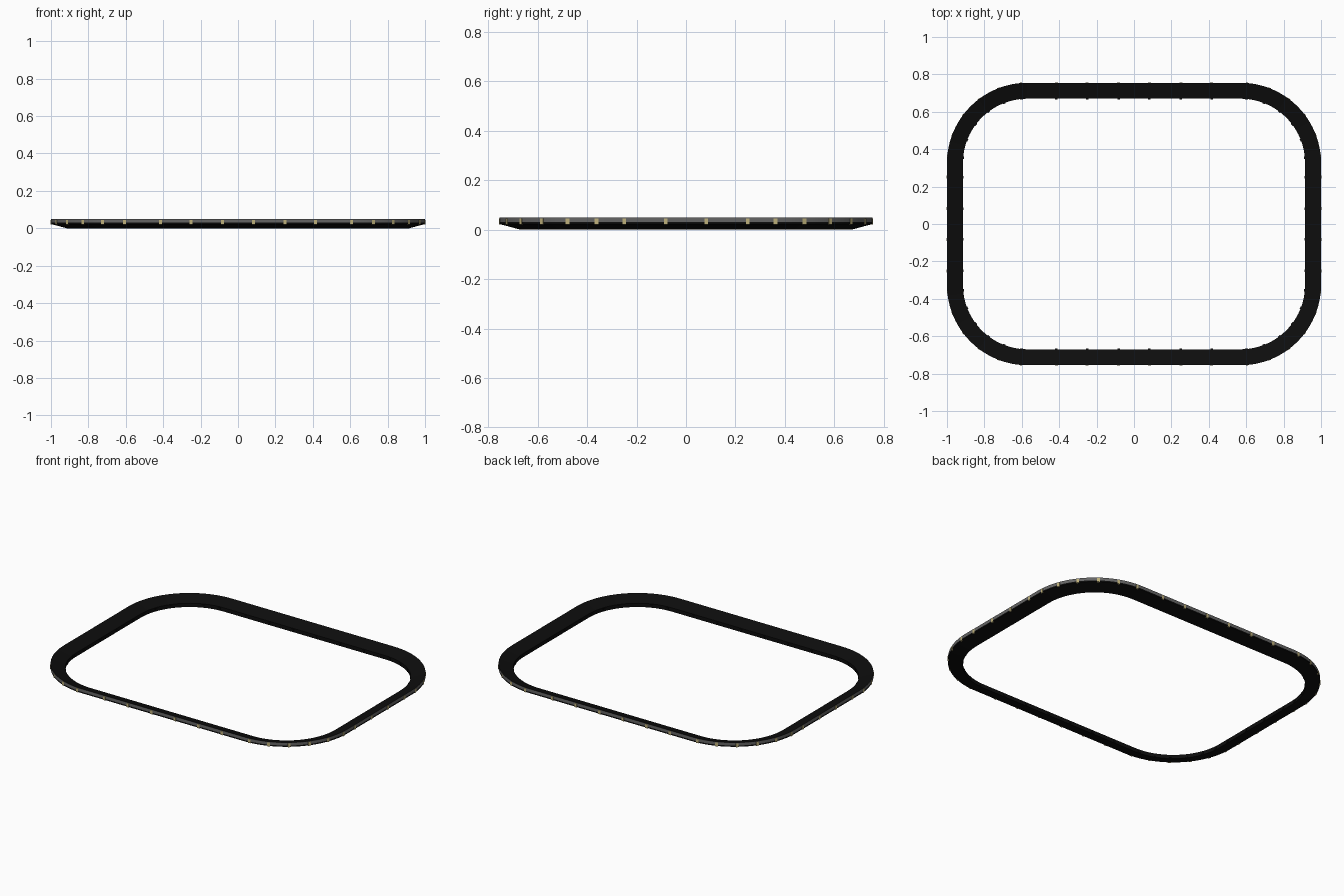
import bpy, bmesh, math
from mathutils import Matrix, Vector

if "Cube" in bpy.data.objects:
    bpy.data.objects.remove(bpy.data.objects["Cube"])

CX, CY, R = 0.57, 0.325, 0.43   # corner arc centres and outer radius


def material(name, rgb):
    m = bpy.data.materials.new(name)
    m.diffuse_color = (*rgb, 1)
    m.use_nodes = True
    m.node_tree.nodes["Principled BSDF"].inputs["Base Color"].default_value = m.diffuse_color
    return m


black = material("black", (0.004, 0.004, 0.004))
grey = material("grey", (0.13, 0.13, 0.13))
yellow = material("pale yellow", (0.52, 0.44, 0.20))


def finish(bm, name, mats):
    bmesh.ops.recalc_face_normals(bm, faces=bm.faces)
    me = bpy.data.meshes.new(name)
    bm.to_mesh(me)
    bm.free()
    for m in mats:
        me.materials.append(m)
    ob = bpy.data.objects.new(name, me)
    bpy.context.collection.objects.link(ob)
    return ob


# Rounded-rectangle path: corner centre plus outward angle
path = []
STEPS = 24
for q, (sx, sy) in enumerate([(1, 1), (-1, 1), (-1, -1), (1, -1)]):
    for i in range(STEPS + 1):
        path.append((sx * CX, sy * CY, math.radians(90 * q + 90 * i / STEPS)))

# Sloped ring: cross-section swept round the path
profile = [(R, 0.05), (R, 0.031), (R, 0.023), (0.345, 0.0), (0.345, 0.024)]
bm = bmesh.new()
rings = [[bm.verts.new((x + r * math.cos(a), y + r * math.sin(a), z)) for r, z in profile]
         for x, y, a in path]
n = len(profile)
for i, ring in enumerate(rings):
    nxt = rings[(i + 1) % len(rings)]
    for j in range(n):
        k = (j + 1) % n
        f = bm.faces.new((ring[j], nxt[j], nxt[k], ring[k]))
        f.material_index = 1 if j == 0 else 0   # grey upper band of the outer wall
ring_ob = finish(bm, "sloped_ring", [black, grey])
bpy.context.view_layer.objects.active = ring_ob
ring_ob.select_set(True)
bpy.ops.object.shade_smooth_by_angle(angle=math.radians(20))

# Marker positions: along the straight sides and round the corners
spots = []
for s in (-1, 1):
    for x in (-0.415, -0.25, -0.082, 0.082, 0.25, 0.415):
        spots.append((x, s * CY, s * math.pi / 2))
    for y in (-0.25, -0.082, 0.082, 0.25):
        spots.append((s * CX, y, 0 if s > 0 else math.pi))
for q, (sx, sy) in enumerate([(1, 1), (-1, 1), (-1, -1), (1, -1)]):
    for d in (5, 21, 37, 53, 69, 85):
        spots.append((sx * CX, sy * CY, math.radians(90 * q + d)))


def blocks(name, mat, r0, r1, width, z0, z1):
    bm = bmesh.new()
    for x, y, a in spots:
        m = (Matrix.Translation((x, y, 0)) @ Matrix.Rotation(a, 4, 'Z')
             @ Matrix.Translation(((r0 + r1) / 2, 0, (z0 + z1) / 2))
             @ Matrix.Diagonal((r1 - r0, width, z1 - z0, 1)))
        bmesh.ops.create_cube(bm, size=1, matrix=m)
    return finish(bm, name, [mat])


# Yellow markers on the outer wall, small black studs on the inner edge
blocks("outer_markers", yellow, 0.425, 0.432, 0.016, 0.021, 0.045)
blocks("inner_studs", black, 0.341, 0.352, 0.014, 0.004, 0.02)
